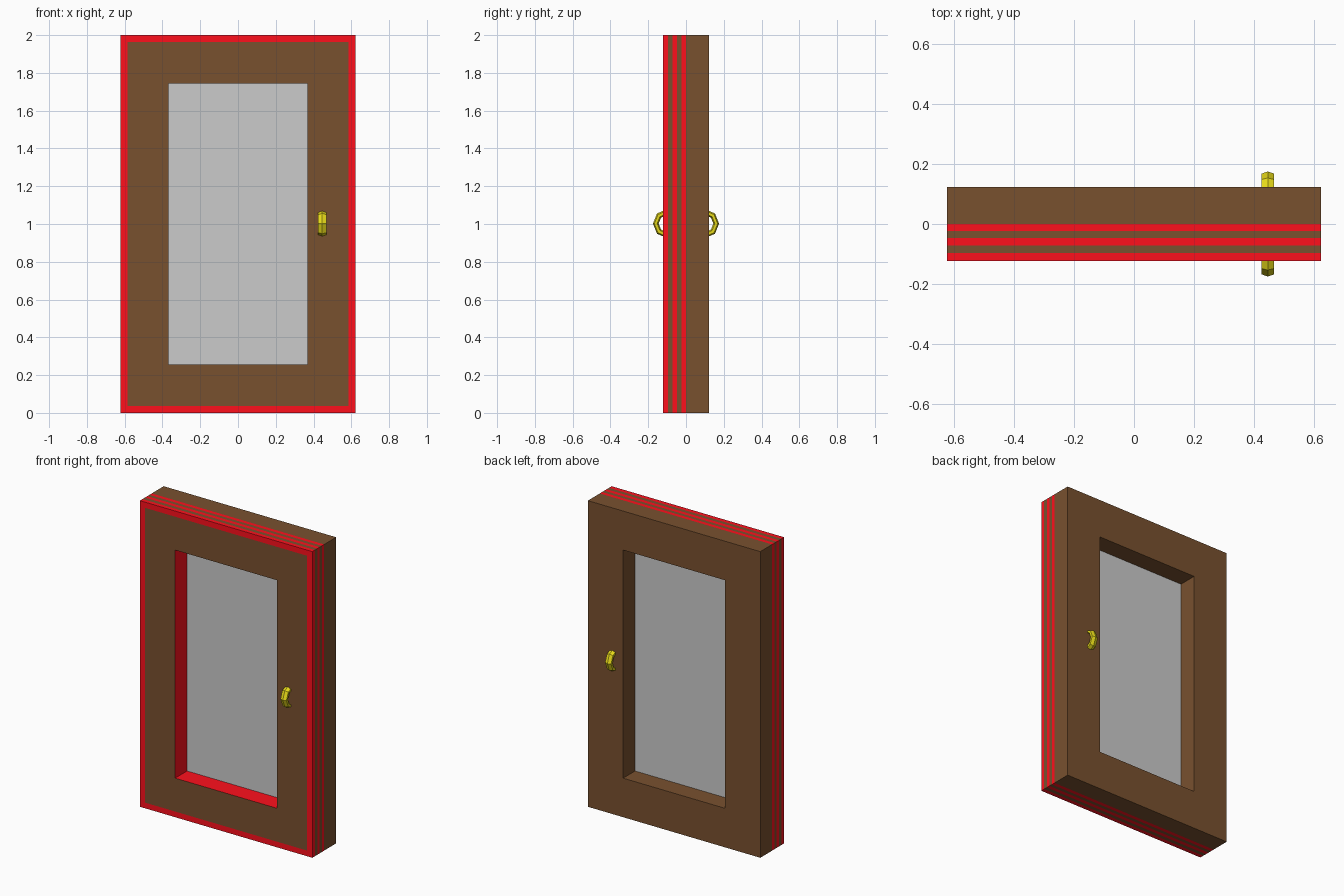
import bpy, bmesh
from math import pi

if "Cube" in bpy.data.objects:
    bpy.data.objects.remove(bpy.data.objects["Cube"])

W, H, T = 0.623, 2.0, 0.123   # half width, height, half thickness
INSET = 0.255                 # frame width around the window


def material(name, rgb):
    m = bpy.data.materials.new(name)
    m.diffuse_color = (*rgb, 1)
    m.use_nodes = True
    m.node_tree.nodes["Principled BSDF"].inputs["Base Color"].default_value = m.diffuse_color
    return m


brown = material("brown_wood", (0.19, 0.082, 0.028))
red = material("red_trim", (1.0, 0.005, 0.012))
yellow = material("yellow_metal", (0.8, 0.7, 0.01))


def rect(bm, d, y):
    """Rectangle of vertices set in from the outer edge by d at depth y."""
    return [bm.verts.new(p) for p in ((-W + d, y, d), (W - d, y, d),
                                      (W - d, y, H - d), (-W + d, y, H - d))]


def mesh_object(name, bm):
    bmesh.ops.recalc_face_normals(bm, faces=bm.faces[:])
    me = bpy.data.meshes.new(name)
    bm.to_mesh(me)
    bm.free()
    ob = bpy.data.objects.new(name, me)
    bpy.context.collection.objects.link(ob)
    return ob


# Door frame: one profile swept round the rectangle (inset, y, colour to next point)
profile = [(0.037, -T, 1), (0, -T, 1), (0, -0.096, 0), (0, -0.071, 1),
           (0, -0.047, 0), (0, -0.024, 1), (0, 0, 0), (0, T, 0),
           (INSET, T, 0), (INSET, 0, 1), (INSET, -T, 0)]
bm = bmesh.new()
rings = [rect(bm, d, y) for d, y, _ in profile]
for i, (_, _, colour) in enumerate(profile):
    a, b = rings[i], rings[(i + 1) % len(rings)]
    for k in range(4):
        n = (k + 1) % 4
        bm.faces.new((a[k], a[n], b[n], b[k])).material_index = colour
frame = mesh_object("door_frame", bm)
frame.data.materials.append(brown)
frame.data.materials.append(red)

# Window pane halfway through the frame
bm = bmesh.new()
bm.faces.new(rect(bm, INSET, 0))
mesh_object("window_pane", bm)

# Faceted ring handles, half sunk into each face
for name, side in (("front_handle", -1), ("back_handle", 1)):
    bpy.ops.mesh.primitive_torus_add(
        major_segments=8, minor_segments=6, major_radius=0.058, minor_radius=0.015,
        location=(0.446, side * 0.102, 1.002), rotation=(0, pi / 2, 0))
    handle = bpy.context.object
    handle.name = name
    handle.scale = (1.04, 1, 1.65)
    handle.data.materials.append(yellow)
